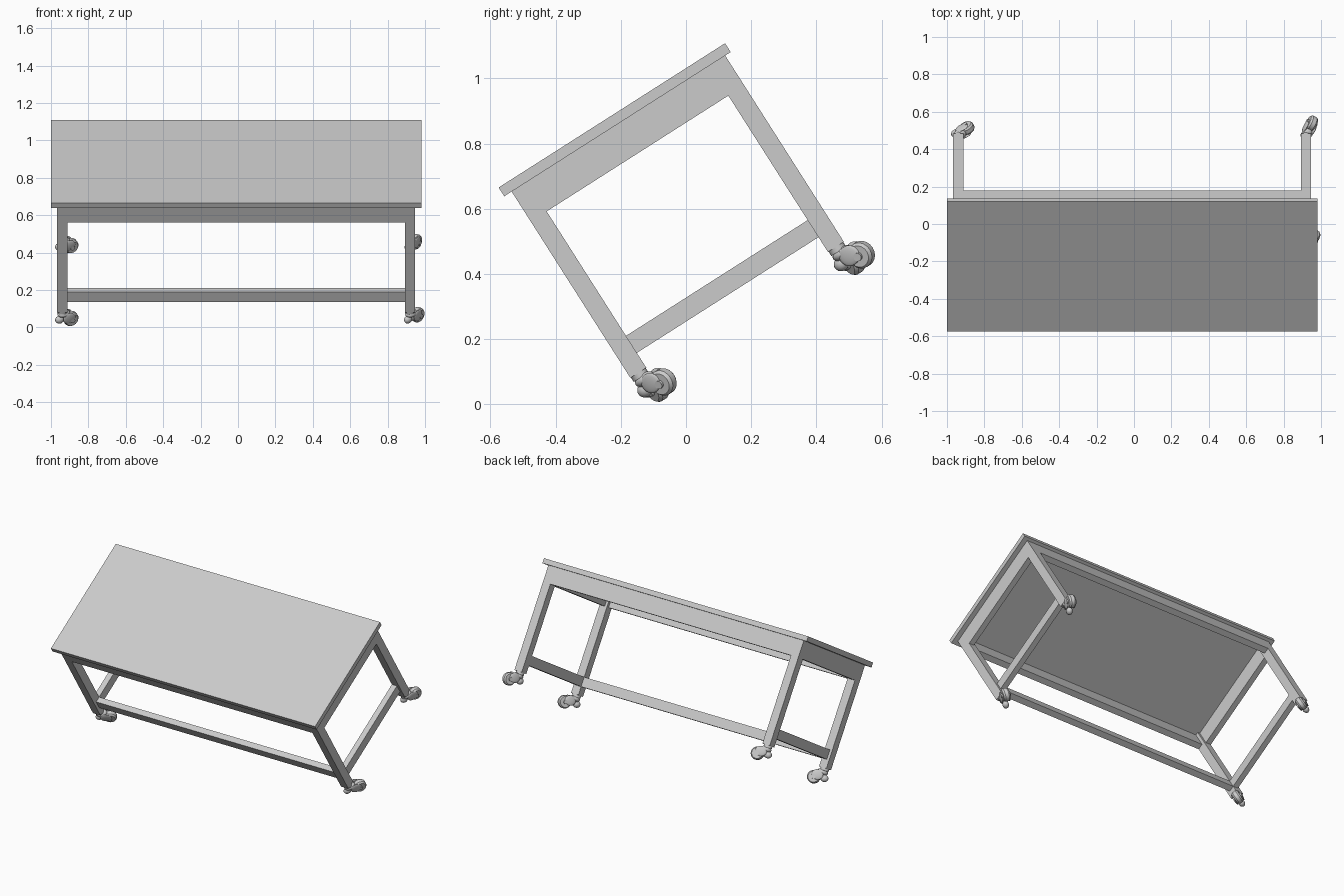
import bpy, bmesh, math
from mathutils import Matrix, Vector

if "Cube" in bpy.data.objects:
    bpy.data.objects.remove(bpy.data.objects["Cube"])

grey = bpy.data.materials.new("light grey")
grey.use_nodes = True
grey.diffuse_color = (0.6, 0.6, 0.6, 1)
grey.node_tree.nodes["Principled BSDF"].inputs["Base Color"].default_value = (0.6, 0.6, 0.6, 1)

# Whole table leans back about x; local frame is x, depth, height below the top
LEAN = Matrix.Translation((-0.01, -0.575, 0.665)) @ Matrix.Rotation(math.radians(32.5), 4, "X")


def finish(name, bm, smooth=False):
    bm.transform(LEAN)
    bmesh.ops.recalc_face_normals(bm, faces=bm.faces)
    me = bpy.data.meshes.new(name)
    bm.to_mesh(me)
    bm.free()
    me.materials.append(grey)
    ob = bpy.data.objects.new(name, me)
    bpy.context.collection.objects.link(ob)
    if smooth:
        bpy.ops.object.select_all(action="DESELECT")
        ob.select_set(True)
        bpy.context.view_layer.objects.active = ob
        bpy.ops.object.shade_smooth_by_angle(angle=math.radians(40))
    return ob


def box_matrix(lo, hi):
    lo, hi = Vector(lo), Vector(hi)
    return Matrix.Translation((lo + hi) / 2) @ Matrix.Diagonal((*(hi - lo), 1))


def box(name, lo, hi):
    bm = bmesh.new()
    bmesh.ops.create_cube(bm, size=1, matrix=box_matrix(lo, hi))
    finish(name, bm)


# Table proportions
DEPTH, THICK = 0.824, 0.032
OUT, INN = 0.957, 0.902
F0, F1 = 0.027, 0.085
B0, B1 = 0.746, 0.804
FOOT, APRON, BOARD = -0.71, -0.141, 0.038
RAIL_LO, RAIL_HI = -0.656, -0.594

box("tabletop", (-0.99, 0, -THICK), (0.99, DEPTH, 0))
box("front_apron", (-INN, F0, APRON), (INN, F0 + BOARD, -THICK))
box("back_apron", (-INN, B1 - BOARD, APRON), (INN, B1, -THICK))
box("front_stretcher", (-INN, F1 - BOARD, RAIL_LO), (INN, F1, RAIL_HI))


def caster(name, base, offset):
    """Swivel caster under a leg; offset is the wheel centre from the leg end."""
    bm = bmesh.new()
    ox, oy, drop = offset
    trail = math.hypot(ox, oy)
    place = Matrix.Translation(base) @ Matrix.Rotation(math.atan2(oy, ox), 4, "Z")
    upright = Matrix.Rotation(math.pi / 2, 4, "X")

    def disc(pos, r1, r2, depth, turn=Matrix()):
        bmesh.ops.create_cone(bm, cap_ends=True, segments=20, radius1=r1, radius2=r2,
                              depth=depth, matrix=place @ Matrix.Translation(pos) @ turn)

    def ball(pos, size):
        bmesh.ops.create_uvsphere(bm, u_segments=16, v_segments=10, radius=1,
                                  matrix=place @ Matrix.Translation(pos) @ Matrix.Diagonal((*size, 1)))

    # stem collar and swivel housing
    disc((0, 0, -0.008), 0.027, 0.027, 0.016)
    ball((0.008, 0, -0.027), (0.036, 0.029, 0.02))
    # rounded wheel with hub
    disc((trail, 0, drop), 0.041, 0.041, 0.022, upright)
    for s in (-1, 1):
        disc((trail, s * 0.016, drop), 0.041 if s > 0 else 0.034,
             0.034 if s > 0 else 0.041, 0.01, upright @ Matrix.Rotation(math.pi, 4, "X"))
    disc((trail, 0, drop), 0.013, 0.013, 0.06, upright)
    # fork cheeks
    for s in (-1, 1):
        ball((trail * 0.6, s * 0.024, drop * 0.72), (0.036, 0.007, 0.032))
    # brake lever behind the swivel
    ball((-0.016, 0, drop * 0.85), (0.025, 0.02, 0.022))
    finish(name, bm, smooth=True)


# Legs, casters and end boards on both sides
offsets = {
    ("right", "front"): (0.045, 0.022, -0.071),
    ("right", "back"): (0.045, 0.02, -0.066),
    ("left", "front"): (0.04, 0.05, -0.065),
    ("left", "back"): (0.03, 0.053, -0.062),
}
for side, s in (("left", 1), ("right", -1)):
    for end, y0, y1 in (("front", F0, F1), ("back", B0, B1)):
        xs = sorted((s * INN, s * OUT))
        box(f"{end}_{side}_leg", (xs[0], y0, FOOT), (xs[1], y1, -THICK))
        caster(f"{end}_{side}_caster", (s * (INN + OUT) / 2, (y0 + y1) / 2, FOOT), offsets[side, end])
    ax = sorted((s * OUT, s * (OUT - BOARD)))
    box(f"{side}_apron", (ax[0], F1, APRON), (ax[1], B0, -THICK))
    rx = sorted((s * INN, s * (INN + BOARD)))
    box(f"{side}_stretcher", (rx[0], F1, RAIL_LO), (rx[1], B0, RAIL_HI))
